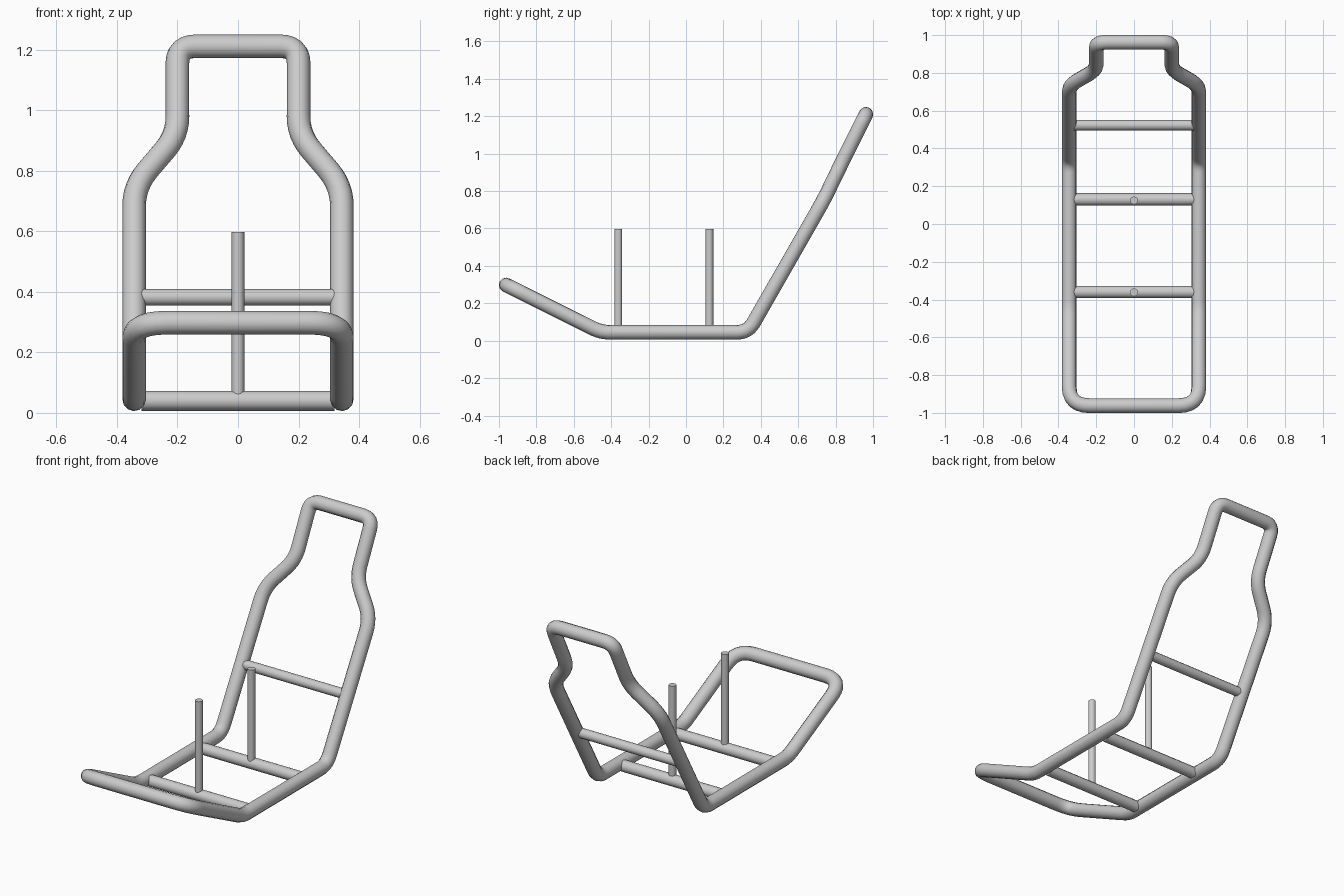
import bpy
import math
from mathutils import Vector

cube = bpy.data.objects.get("Cube")
if cube:
    bpy.data.objects.remove(cube, do_unlink=True)

steel = bpy.data.materials.new("grey steel")
steel.use_nodes = True
GREY = (0.6, 0.6, 0.6, 1)
steel.diffuse_color = GREY
steel.node_tree.nodes["Principled BSDF"].inputs["Base Color"].default_value = GREY


def rounded(corners, steps=6):
    """Closed path with each (point, trim) corner replaced by a smooth bend."""
    path = []
    for i, (p, trim) in enumerate(corners):
        before = corners[i - 1][0]
        after = corners[(i + 1) % len(corners)][0]
        a = p + (before - p).normalized() * trim
        b = p + (after - p).normalized() * trim
        for s in range(steps + 1):
            t = s / steps
            path.append(a * (1 - t) ** 2 + p * 2 * t * (1 - t) + b * t * t)
    return path


def tube(name, path, radius, closed=False, resolution=4):
    """Round tube swept along a path, turned into a mesh."""
    curve = bpy.data.curves.new(name, "CURVE")
    curve.dimensions = "3D"
    curve.bevel_depth = radius
    curve.bevel_resolution = resolution
    curve.use_fill_caps = True
    spline = curve.splines.new("POLY")
    spline.points.add(len(path) - 1)
    for point, co in zip(spline.points, path):
        point.co = (*co, 1)
    spline.use_cyclic_u = closed
    obj = bpy.data.objects.new(name, curve)
    bpy.context.collection.objects.link(obj)
    bpy.ops.object.select_all(action="DESELECT")
    obj.select_set(True)
    bpy.context.view_layer.objects.active = obj
    bpy.ops.object.convert(target="MESH")
    obj = bpy.context.object
    obj.data.materials.clear()
    obj.data.materials.append(steel)
    bpy.ops.object.shade_smooth_by_angle(angle=math.radians(50))
    return obj


# Bent main frame: left half from front to back, mirrored to the right
half = [
    (Vector((0.343, -0.962, 0.298)), 0.11),
    (Vector((0.343, -0.455, 0.045)), 0.05),
    (Vector((0.343, 0.332, 0.045)), 0.06),
    (Vector((0.343, 0.735, 0.75)), 0.075),
    (Vector((0.2, 0.816, 0.917)), 0.07),
    (Vector((0.2, 0.962, 1.211)), 0.06),
]
other = [(Vector((-p.x, p.y, p.z)), trim) for p, trim in reversed(half)]
tube("main_frame", rounded(half + other), 0.039, closed=True)

# Cross bars between the side rails
for name, y, z, r in (("front_cross_bar", -0.36, 0.04, 0.033),
                      ("middle_cross_bar", 0.13, 0.04, 0.033),
                      ("backrest_cross_bar", 0.523, 0.382, 0.028)):
    tube(name, [(-0.318, y, z), (0.318, y, z)], r)

# Upright posts on the two seat bars
for name, y in (("front_post", -0.362), ("rear_post", 0.125)):
    tube(name, [(0, y, 0.045), (0, y, 0.597)], 0.021)
